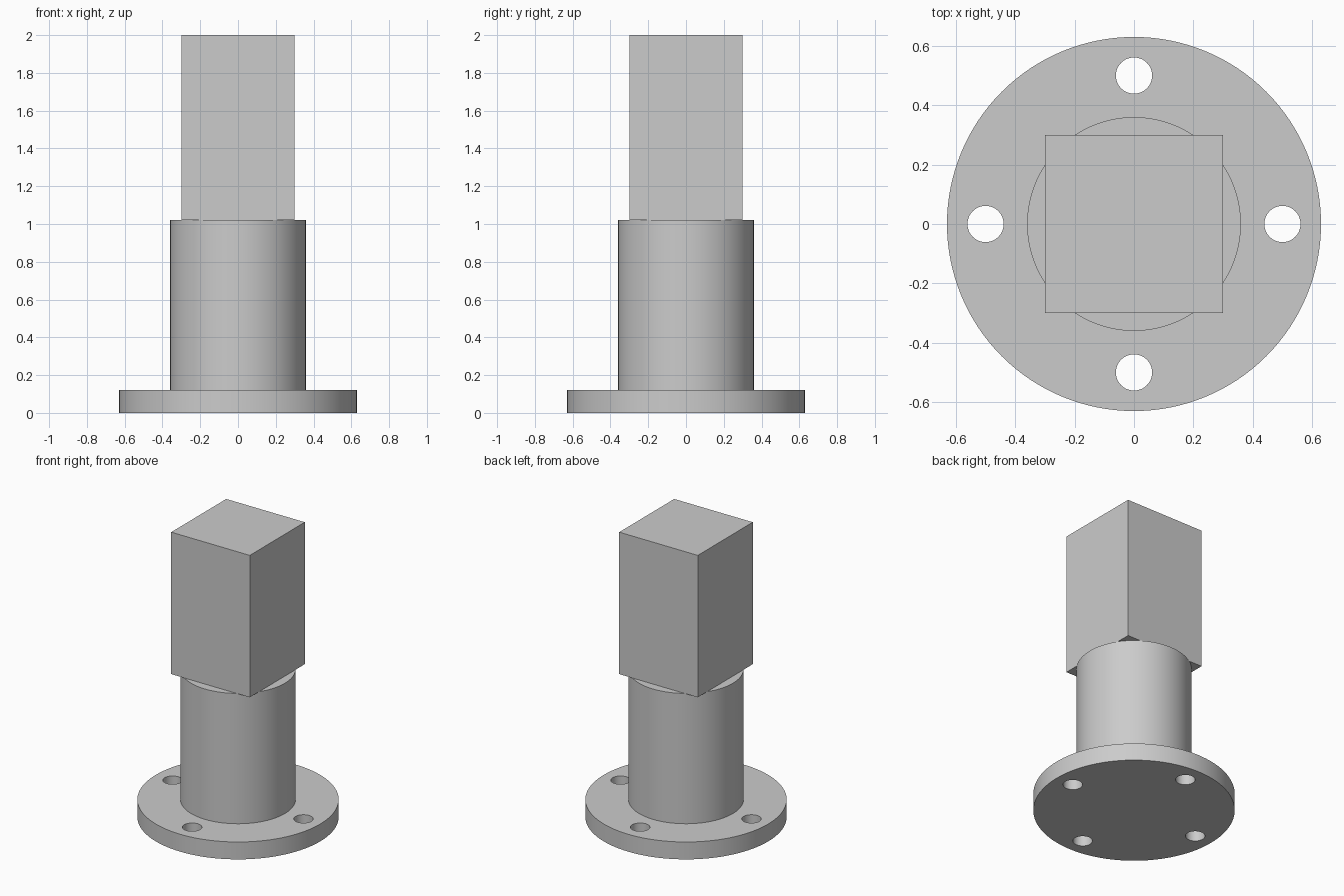
import bpy
import math

cube = bpy.data.objects.get("Cube")
if cube:
    bpy.data.objects.remove(cube, do_unlink=True)

# One plain grey for the whole fitting
grey = bpy.data.materials.new("light_grey")
grey.use_nodes = True
colour = (0.6, 0.6, 0.6, 1)
grey.diffuse_color = colour
grey.node_tree.nodes["Principled BSDF"].inputs["Base Color"].default_value = colour

FLANGE_TOP, SHAFT_TOP, TOP = 0.12, 1.02, 2.0
HOLE_COUNT, HOLE_CIRCLE = 4, 0.5


def cylinder(name, radius, bottom, top, sides, x=0, y=0):
    bpy.ops.mesh.primitive_cylinder_add(
        vertices=sides, radius=radius, depth=top - bottom,
        location=(x, y, (bottom + top) / 2))
    obj = bpy.context.object
    obj.name = name
    obj.data.materials.append(grey)
    return obj


def smooth(obj):
    bpy.ops.object.select_all(action='DESELECT')
    obj.select_set(True)
    bpy.context.view_layer.objects.active = obj
    bpy.ops.object.shade_smooth_by_angle(angle=math.radians(30))


# Round base flange
flange = cylinder("flange", 0.63, 0, FLANGE_TOP, 128)

# Four bolt holes drilled through the flange
for i in range(HOLE_COUNT):
    angle = i * math.tau / HOLE_COUNT
    cutter = cylinder("hole_cutter", 0.061, -0.1, FLANGE_TOP + 0.1, 48,
                      HOLE_CIRCLE * math.cos(angle), HOLE_CIRCLE * math.sin(angle))
    cutter.hide_render = True
    drill = flange.modifiers.new("bolt_hole", 'BOOLEAN')
    drill.operation = 'DIFFERENCE'
    drill.solver = 'EXACT'
    drill.object = cutter
    bpy.context.view_layer.objects.active = flange
    bpy.ops.object.modifier_apply(modifier=drill.name)
    bpy.data.objects.remove(cutter, do_unlink=True)
smooth(flange)

# Round shaft
shaft = cylinder("shaft", 0.36, FLANGE_TOP, SHAFT_TOP, 128)
smooth(shaft)

# Square head, its corners overhanging the shaft
bpy.ops.mesh.primitive_cube_add(size=1, location=(0, 0, (SHAFT_TOP + TOP) / 2))
head = bpy.context.object
head.name = "square_head"
head.scale = (0.6, 0.6, TOP - SHAFT_TOP)
bpy.ops.object.transform_apply(location=False, rotation=False, scale=True)
head.data.materials.append(grey)
